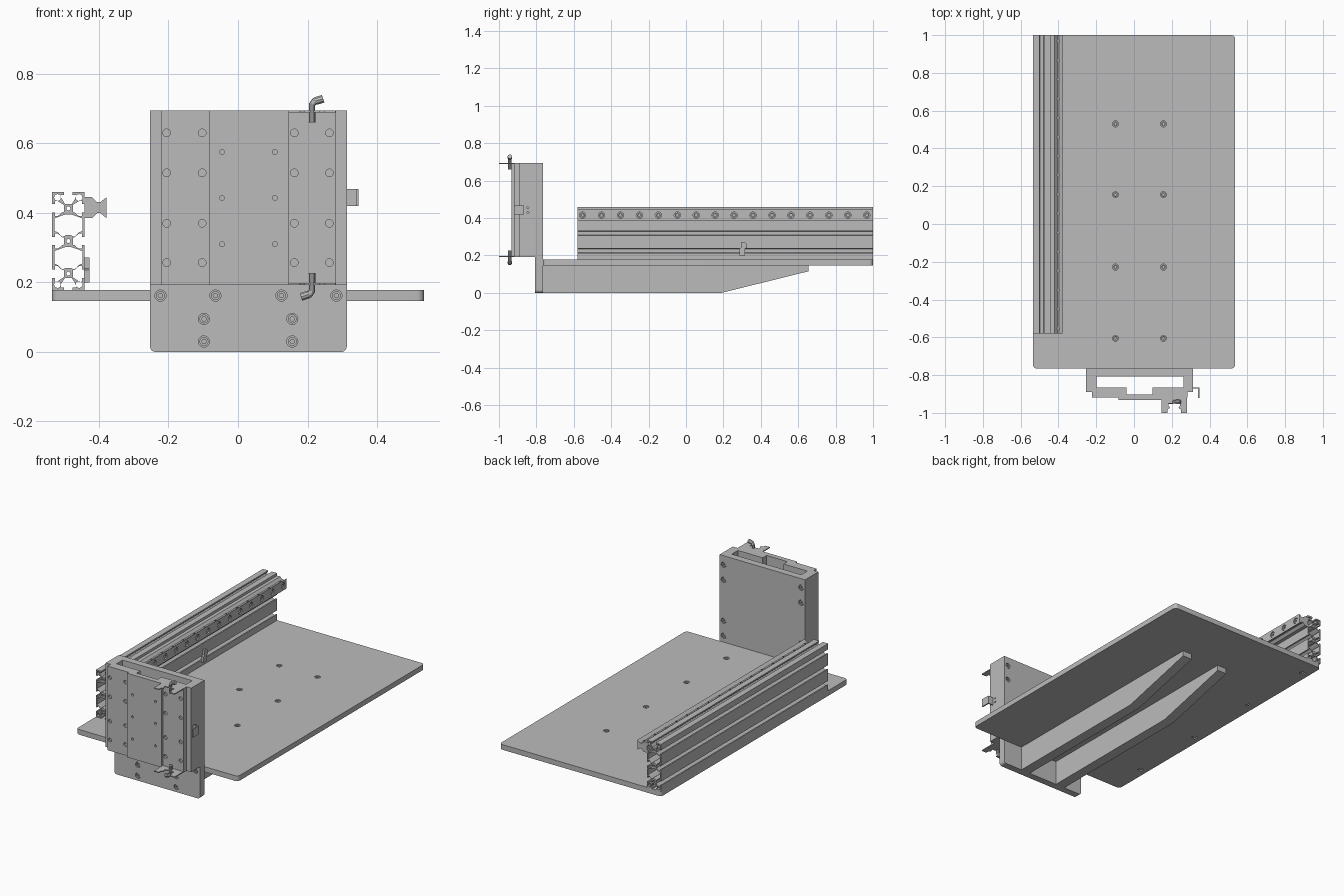
import bpy, bmesh, math
from mathutils import Vector

if "Cube" in bpy.data.objects:
    bpy.data.objects.remove(bpy.data.objects["Cube"])

grey = bpy.data.materials.new("machined grey")
grey.use_nodes = True
colour = (0.5, 0.5, 0.5, 1)
grey.diffuse_color = colour
grey.node_tree.nodes["Principled BSDF"].inputs["Base Color"].default_value = colour

# Maps profile coordinates (u, v) and extrusion distance w to the world
MAPS = {"x": lambda u, v, w: (w, u, v),
        "y": lambda u, v, w: (u, w, v),
        "z": lambda u, v, w: (u, v, w)}
parts = []


def circle(c, r, n=20):
    return [(c[0] + r * math.cos(math.tau * i / n), c[1] + r * math.sin(math.tau * i / n))
            for i in range(n)]


def rounded(u0, v0, u1, v1, low, high):
    """Rectangle with separate lower and upper corner radii."""
    pts = []
    for k, (u, v, su, sv, r) in enumerate(((u1, v1, -1, -1, high), (u0, v1, 1, -1, high),
                                           (u0, v0, 1, 1, low), (u1, v0, -1, 1, low))):
        if r == 0:
            pts.append((u, v))
            continue
        for i in range(6):
            a = math.pi / 2 * (k + i / 5)
            pts.append((u + su * r + r * math.cos(a), v + sv * r + r * math.sin(a)))
    return pts


def grid(us, vs):
    return [(u, v) for u in us for v in vs]


def prism(name, loops, axis, lo, hi):
    """Extrude filled outlines; nested loops become holes."""
    cu = bpy.data.curves.new(name, "CURVE")
    cu.dimensions = "2D"
    cu.fill_mode = "BOTH"
    cu.extrude = (hi - lo) / 2
    for loop in loops:
        s = cu.splines.new("POLY")
        s.points.add(len(loop) - 1)
        for p, (u, v) in zip(s.points, loop):
            p.co = (u, v, 0, 1)
        s.use_cyclic_u = True
    tmp = bpy.data.objects.new(name, cu)
    bpy.context.collection.objects.link(tmp)
    dg = bpy.context.evaluated_depsgraph_get()
    me = bpy.data.meshes.new_from_object(tmp.evaluated_get(dg))
    bpy.data.objects.remove(tmp)
    bm = bmesh.new()
    bm.from_mesh(me)
    for v in bm.verts:
        v.co = Vector(MAPS[axis](v.co.x, v.co.y, v.co.z + (lo + hi) / 2))
    bmesh.ops.remove_doubles(bm, verts=bm.verts, dist=1e-5)
    bmesh.ops.recalc_face_normals(bm, faces=bm.faces)
    bm.to_mesh(me)
    bm.free()
    me.materials.clear()
    me.materials.append(grey)
    ob = bpy.data.objects.new(name, me)
    bpy.context.collection.objects.link(ob)
    parts.append(ob)
    return ob


def drill(ob, centres, r, axis, lo, hi):
    cutter = prism("drill_cutter", [circle(c, r) for c in centres], axis, lo, hi)
    parts.remove(cutter)
    mod = ob.modifiers.new("holes", "BOOLEAN")
    mod.operation, mod.solver, mod.object = "DIFFERENCE", "EXACT", cutter
    dg = bpy.context.evaluated_depsgraph_get()
    me = bpy.data.meshes.new_from_object(ob.evaluated_get(dg))
    ob.modifiers.clear()
    ob.data = me
    bpy.data.objects.remove(cutter)


def bolts(name, ob, centres, axis, face, inward, r=0.016, depth=0.014):
    """Counterbore a face and sit socket screws in the holes."""
    def span(a, b):
        return sorted((face + inward * a, face + inward * b))
    drill(ob, centres, r, axis, *span(-0.01, depth))
    loops = [circle(c, r * 0.8) for c in centres] + [circle(c, r * 0.42, 6) for c in centres]
    prism(name, loops, axis, *span(0.004, depth))


# Base plate with screws above and below
base = prism("base_plate", [rounded(-0.535, -0.765, 0.535, 1, 0.02, 0.02)], "z", 0.147, 0.178)
rib_x = (-0.098, 0.156)
bolts("rib_screws", base, grid(rib_x, (-0.605, -0.228, 0.155, 0.53)), "z", 0.178, -1)
bolts("beam_screws", base, grid([-0.49], (-0.525, -0.052, 0.421, 0.894)), "z", 0.147, 1)

# Tapered ribs under the plate
rib = [(-0.765, 0), (0.19, 0), (0.655, 0.115), (0.655, 0.147), (-0.765, 0.147)]
for side, x in zip(("right", "left"), rib_x):
    prism(side + "_rib", [rib], "x", x - 0.031, x + 0.031)

# Upright mounting plate
upright = prism("upright_plate", [rounded(-0.253, 0, 0.313, 0.695, 0.016, 0)], "y", -0.807, -0.765)
low = grid((-0.223, -0.065, 0.125, 0.283), [0.162]) + grid(rib_x, (0.03, 0.095))
bolts("upright_front_screws", upright, low, "y", -0.807, 1)
bolts("upright_back_screws", upright, grid((-0.226, 0.287), (0.215, 0.305, 0.55, 0.64)),
      "y", -0.765, -1)

# Slide housing, an open channel in plan
housing = [(-0.253, -0.807), (-0.198, -0.807), (-0.198, -0.865), (-0.04, -0.865),
           (-0.04, -0.902), (0.098, -0.902), (0.098, -0.865), (0.262, -0.865),
           (0.262, -0.807), (0.313, -0.807), (0.313, -0.89), (0.282, -0.89),
           (0.282, -0.918), (0.145, -0.918), (0.145, -0.932), (-0.083, -0.932),
           (-0.083, -0.918), (-0.222, -0.918), (-0.222, -0.89), (-0.253, -0.89)]
body = prism("slide_housing", [housing], "z", 0.192, 0.695)
drill(body, grid((-0.205, -0.103, 0.162, 0.263), (0.257, 0.37, 0.515, 0.63)),
      0.011, "y", -0.93, -0.908)
drill(body, grid((-0.046, 0.106), (0.31, 0.443, 0.575)), 0.007, "y", -0.95, -0.922)
drill(body, grid([-0.845], (0.43, 0.455)), 0.005, "x", 0.3, 0.33)

# Notched end plates of the slide
half = [(0.068, -0.918), (0.068, -1), (0.036, -1), (0.036, -0.982),
        (0.022, -0.974), (0.03, -0.962), (0.03, -0.95)]
notched = [(0.213 + u, v) for u, v in half] + [(0.213 - u, v) for u, v in reversed(half)]
for name, z in (("lower", 0.192), ("upper", 0.689)):
    prism(name + "_end_plate", [notched], "z", z, z + 0.006)


# Elbow fittings, the lower one turned half round
def tube(name, path, r):
    cu = bpy.data.curves.new(name, "CURVE")
    cu.dimensions = "3D"
    cu.bevel_depth, cu.bevel_resolution, cu.use_fill_caps = r, 3, True
    s = cu.splines.new("POLY")
    s.points.add(len(path) - 1)
    for p, (x, z) in zip(s.points, path):
        p.co = (x, -0.942, z, 1)
    ob = bpy.data.objects.new(name, cu)
    bpy.context.collection.objects.link(ob)
    dg = bpy.context.evaluated_depsgraph_get()
    me = bpy.data.meshes.new_from_object(ob.evaluated_get(dg))
    bpy.data.objects.remove(ob)
    me.materials.clear()
    me.materials.append(grey)
    ob = bpy.data.objects.new(name, me)
    bpy.context.collection.objects.link(ob)
    parts.append(ob)


for name, s in (("upper", 1), ("lower", -1)):
    def turn(pts):
        return [(0.213 + s * u, 0.4435 + s * v) for u, v in pts]
    tube(name + "_fitting", turn([(0, 0.217), (0, 0.268), (0.008, 0.279), (0.016, 0.281)]), 0.0095)
    tube(name + "_fitting_collar", turn([(0.01, 0.278), (0.032, 0.285)]), 0.012)

# Bent switch bracket on the housing side
prism("switch_bracket", [[(0.313, -0.865), (0.347, -0.865), (0.347, -0.92), (0.34, -0.92),
                          (0.34, -0.872), (0.313, -0.872)]], "z", 0.42, 0.468)

# Slotted beam: three square cells stacked, with T slots all round
CELL, CX, Z0 = 0.094, -0.488, 0.178
H, Z1 = CELL / 2, Z0 + 3 * CELL
slot = [(-0.012, 0), (-0.012, 0.008), (-0.022, 0.008), (-0.022, 0.016), (-0.01, 0.034)]
slot += [(-t, d) for t, d in reversed(slot)]
mids = [Z0 + CELL * (i + 0.5) for i in range(3)]
outline = [(CX - H, Z0)] + [(CX + t, Z0 + d) for t, d in slot] + [(CX + H, Z0)]
outline += [(CX + H - d, m + t) for m in mids for t, d in slot]
outline += [(CX + H, Z1)] + [(CX - t, Z1 - d) for t, d in slot] + [(CX - H, Z1)]
outline += [(CX - H + d, m - t) for m in reversed(mids) for t, d in slot]
hollow = [(0.04, -0.018), (0.04, 0.018), (0.03, 0.022), (0.018, 0.036), (0.007, 0.03)]
hollow += [(-u, v) for u, v in reversed(hollow)]
hollow = hollow[:1] + hollow[1:9] + hollow[9:]
hollow = [p for p in hollow if p[1] > 0]
hollow += [(-u, -v) for u, v in hollow]
holes = [[(CX + u, Z0 + CELL * k + v) for u, v in hollow] for k in (1, 2)]
holes += [circle(c, 0.01, 12) for c in grid((CX - 0.031, CX + 0.031), (Z0 + 0.016, Z1 - 0.016))]
holes += [circle((CX, m), 0.006, 10) for m in mids]
prism("slotted_beam", [outline] + holes, "y", -0.58, 1)

# Guide rail with a row of screws
RZ = 0.415
edge = [(-0.441, 0.03), (-0.42, 0.03), (-0.406, 0.016), (-0.396, 0.016), (-0.378, 0.03)]
rail = prism("guide_rail", [[(u, RZ + v) for u, v in edge] +
                            [(u, RZ - v) for u, v in reversed(edge)]], "y", -0.58, 1)
bolts("rail_screws", rail, [(-0.553 + 0.1013 * i, RZ) for i in range(16)], "x", -0.378, -1,
      r=0.017, depth=0.03)

# Small sensor clipped to the beam
prism("sensor", [[(0.285, 0.2), (0.315, 0.2), (0.315, 0.235), (0.325, 0.24), (0.325, 0.262),
                  (0.312, 0.272), (0.295, 0.272), (0.295, 0.24), (0.285, 0.235)]],
      "x", -0.443, -0.427)

# Smooth the round walls only
for ob in bpy.context.selected_objects:
    ob.select_set(False)
for ob in parts:
    ob.select_set(True)
bpy.context.view_layer.objects.active = parts[0]
bpy.ops.object.shade_smooth_by_angle(angle=math.radians(30))
